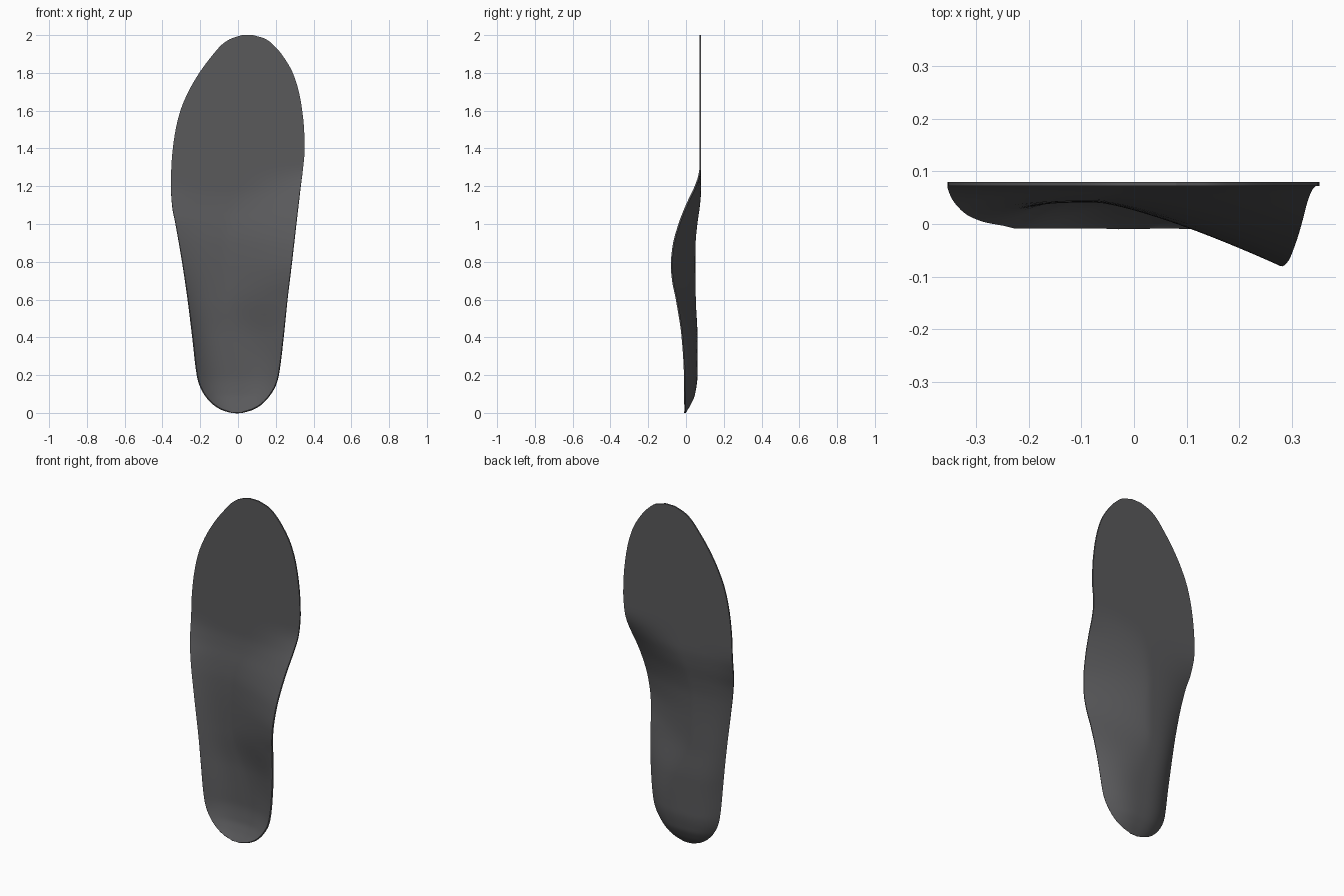
import bpy, bmesh, math

if "Cube" in bpy.data.objects:
    bpy.data.objects.remove(bpy.data.objects["Cube"])

THICK = 0.008
ROWS, COLS = 120, 48


def curve(pts):
    """Smooth monotone interpolation through (position, value) pairs."""
    n = len(pts)
    d = [(pts[i + 1][1] - pts[i][1]) / (pts[i + 1][0] - pts[i][0]) for i in range(n - 1)]
    m = [d[0]]
    for i in range(1, n - 1):
        m.append(2 * d[i - 1] * d[i] / (d[i - 1] + d[i]) if d[i - 1] * d[i] > 0 else 0)
    m.append(d[-1])

    def f(z):
        i = 0
        while i < n - 2 and z > pts[i + 1][0]:
            i += 1
        h = pts[i + 1][0] - pts[i][0]
        t = min(max((z - pts[i][0]) / h, 0), 1)
        return ((2*t**3 - 3*t*t + 1) * pts[i][1] + (t**3 - 2*t*t + t) * h * m[i]
                + (3*t*t - 2*t**3) * pts[i + 1][1] + (t**3 - t*t) * h * m[i + 1])
    return f


# Outline, seen from the front
left = curve([(0, -.03), (.02, -.09), (.05, -.135), (.1, -.178), (.15, -.203), (.2, -.216),
              (.4, -.24), (.6, -.265), (.8, -.295), (1, -.33), (1.1, -.349), (1.2, -.355),
              (1.3, -.353), (1.4, -.345), (1.5, -.33), (1.6, -.305), (1.7, -.263),
              (1.8, -.205), (1.9, -.13), (1.95, -.085), (1.98, -.04), (2, .02)])
right = curve([(0, .015), (.02, .08), (.05, .128), (.1, .172), (.15, .2), (.2, .214),
               (.4, .24), (.6, .261), (.8, .285), (1, .308), (1.2, .332), (1.3, .345),
               (1.4, .353), (1.5, .35), (1.6, .34), (1.7, .322), (1.8, .29), (1.9, .23),
               (1.95, .185), (1.98, .145), (2, .08)])

# Depth along the sole line, the outer rim and the arch rim
sole = curve([(0, -.006), (.05, .024), (.1, .044), (.2, .057), (.4, .057), (.6, .048),
              (.8, .045), (.9, .047), (1, .056), (1.1, .07), (1.18, .076), (2, .076)])
rim_l = curve([(0, -.006), (.25, -.006), (.5, 0), (.72, .006), (.9, .017), (1, .03),
               (1.1, .055), (1.2, .074), (1.25, .076), (2, .076)])
rim_r = curve([(0, -.006), (.2, -.008), (.4, -.02), (.6, -.05), (.7, -.07), (.78, -.077),
               (.88, -.068), (1, -.036), (1.1, .003), (1.2, .05), (1.26, .07),
               (1.31, .076), (2, .076)])
# Lowest point across the width, and steepness of the arch side
valley = curve([(0, 0), (.2, 0), (.65, -.07), (.9, -.07), (1.3, 0), (2, 0)])
power = curve([(0, 2.6), (.25, 2.6), (.65, 1.3), (.95, 1.3), (1.3, 1.8), (2, 2)])

# Insole sheet
bm = bmesh.new()
rows = []
for j in range(ROWS + 1):
    z = 1 - math.cos(math.pi * j / ROWS)
    xl, xr = left(z), right(z)
    x0 = min(max(valley(z), xl + .3 * (xr - xl)), xr - .3 * (xr - xl))
    row = []
    for i in range(COLS + 1):
        x = xl + (xr - xl) * (0.5 - 0.5 * math.cos(math.pi * i / COLS))
        if x < x0:
            y = sole(z) + (rim_l(z) - sole(z)) * min((x0 - x) / (x0 - xl), 1) ** 3
        else:
            y = sole(z) + (rim_r(z) - sole(z)) * min((x - x0) / (xr - x0), 1) ** power(z)
        row.append(bm.verts.new((x, y, z)))
    rows.append(row)
for a, b in zip(rows, rows[1:]):
    for i in range(COLS):
        bm.faces.new((a[i], a[i + 1], b[i + 1], b[i]))
mesh = bpy.data.meshes.new("insole")
bm.to_mesh(mesh)
bm.free()
insole = bpy.data.objects.new("insole", mesh)
bpy.context.collection.objects.link(insole)

# Sheet thickness
sol = insole.modifiers.new("thickness", 'SOLIDIFY')
sol.thickness = THICK
sol.offset = 0
bpy.context.view_layer.objects.active = insole
insole.select_set(True)
bpy.ops.object.modifier_apply(modifier="thickness")
bpy.ops.object.shade_smooth_by_angle(angle=math.radians(40))

# Dark foam
mat = bpy.data.materials.new("dark_foam")
mat.diffuse_color = (0.1, 0.1, 0.105, 1)
mat.use_nodes = True
mat.node_tree.nodes["Principled BSDF"].inputs["Base Color"].default_value = mat.diffuse_color
insole.data.materials.append(mat)
